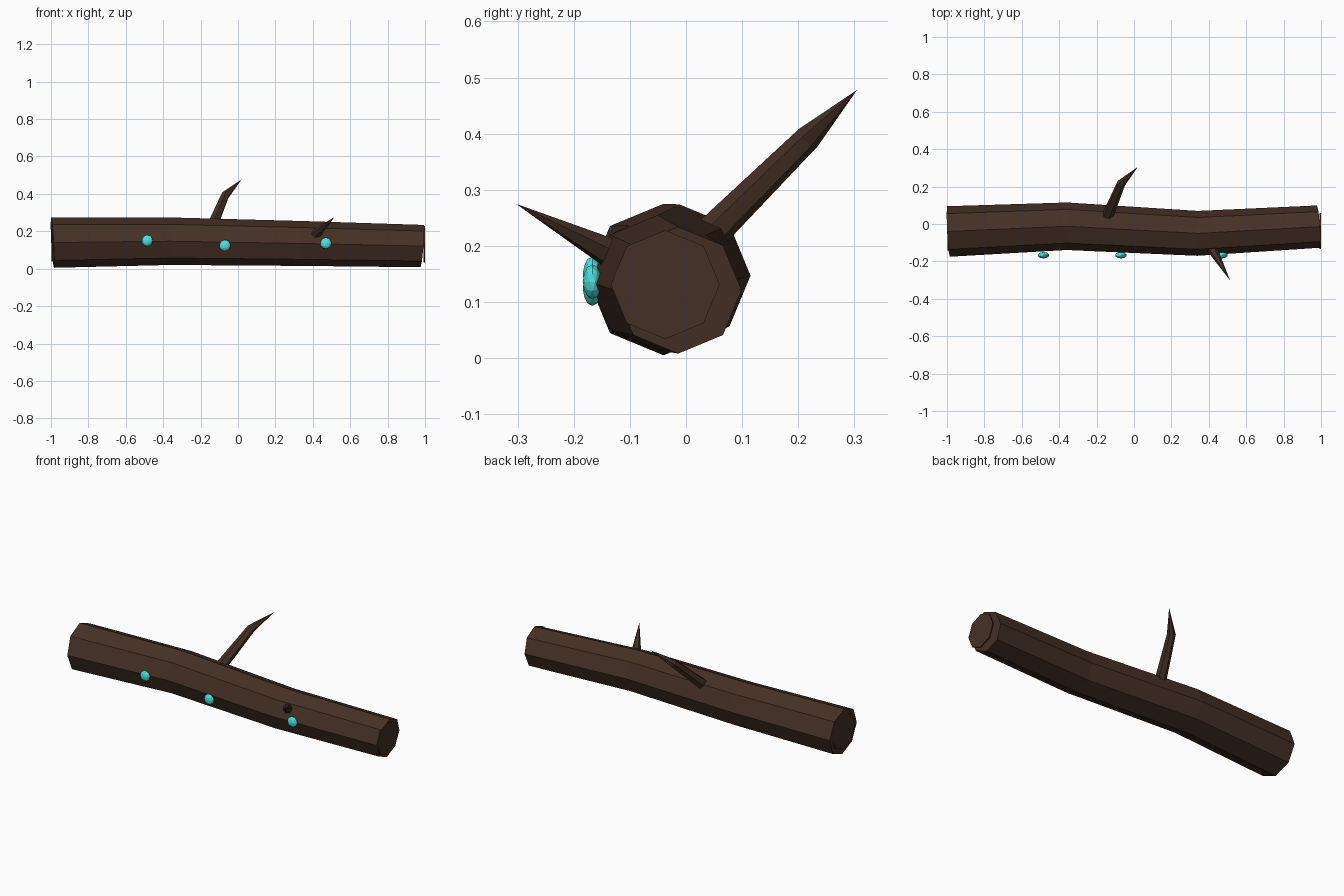
import bpy, bmesh, math
from mathutils import Vector, Matrix

cube = bpy.data.objects.get("Cube")
if cube:
    bpy.data.objects.remove(cube)


def material(name, rgb):
    mat = bpy.data.materials.new(name)
    mat.use_nodes = True
    colour = (*rgb, 1)
    mat.diffuse_color = colour
    mat.node_tree.nodes["Principled BSDF"].inputs["Base Color"].default_value = colour
    return mat


bark = material("dark bark", (0.06, 0.03, 0.019))
glow = material("turquoise", (0.08, 0.75, 0.73))


def finish(name, bm, mat):
    bmesh.ops.recalc_face_normals(bm, faces=bm.faces)
    mesh = bpy.data.meshes.new(name)
    bm.to_mesh(mesh)
    bm.free()
    mesh.materials.append(mat)
    obj = bpy.data.objects.new(name, mesh)
    bpy.context.collection.objects.link(obj)
    return obj


def loft(name, rings, mat):
    """Skin a list of point rings and close both ends."""
    bm = bmesh.new()
    loops = [[bm.verts.new(p) for p in ring] for ring in rings]
    n = len(loops[0])
    for a, b in zip(loops, loops[1:]):
        for i in range(n):
            j = (i + 1) % n
            bm.faces.new((a[i], a[j], b[j], b[i]))
    bm.faces.new(loops[0])
    bm.faces.new(loops[-1])
    bmesh.ops.remove_doubles(bm, verts=bm.verts, dist=0.0005)
    return finish(name, bm, mat)


def log_ring(centre, radius, lean_y, lean_z):
    """Octagon across the log, leaning along x by the given slopes."""
    ring = []
    for i in range(8):
        a = math.tau * i / 8
        y, z = radius * math.cos(a), radius * math.sin(a)
        ring.append(Vector(centre) + Vector((lean_y * y + lean_z * z, y, z)))
    return ring


def twig(name, stations, sides=6):
    """Tapering shoot through (point, radius) stations."""
    points = [Vector(p) for p, r in stations]
    turn = (points[-1] - points[0]).to_track_quat("Z", "Y")
    rings = []
    for p, (_, r) in zip(points, stations):
        angles = [math.tau * i / sides for i in range(sides)]
        rings.append([p + turn @ Vector((r * math.cos(a), r * math.sin(a), 0))
                      for a in angles])
    return loft(name, rings, bark)


# Gently bent trunk
loft("log", [
    log_ring((-0.992, -0.04, 0.14), 0.135, -0.05, -0.055),
    log_ring((-0.36, -0.012, 0.147), 0.127, 0.01, 0),
    log_ring((0.34, -0.05, 0.135), 0.12, 0.01, 0.02),
    log_ring((0.985, -0.014, 0.121), 0.113, -0.06, 0.08),
], bark)

# Cut-end discs
for side, x, z, r in (("right", -0.994, 0.143, 0.105), ("left", 0.996, 0.131, 0.097)):
    loft(side + "_end_disc",
         [log_ring((x + d, -0.037, z), r, 0, 0) for d in (-0.003, 0.003)], bark)

# Broken shoots
twig("back_branch", [((-0.14, 0.045, 0.222), 0.031),
                     ((-0.068, 0.218, 0.393), 0.023),
                     ((0.02, 0.305, 0.478), 0.0002)])
twig("front_twig", [((0.41, -0.12, 0.18), 0.03),
                    ((0.515, -0.303, 0.275), 0.0002)])

# Flattened faceted nodules
for i, (x, z) in enumerate(((-0.485, 0.15), (-0.07, 0.124), (0.47, 0.136))):
    bm = bmesh.new()
    bmesh.ops.create_icosphere(bm, subdivisions=2, radius=0.031)
    bm.transform(Matrix.Translation((x, -0.167, z)) @ Matrix.Diagonal((1, 0.55, 1, 1)))
    finish("nodule_%d" % (i + 1), bm, glow)
